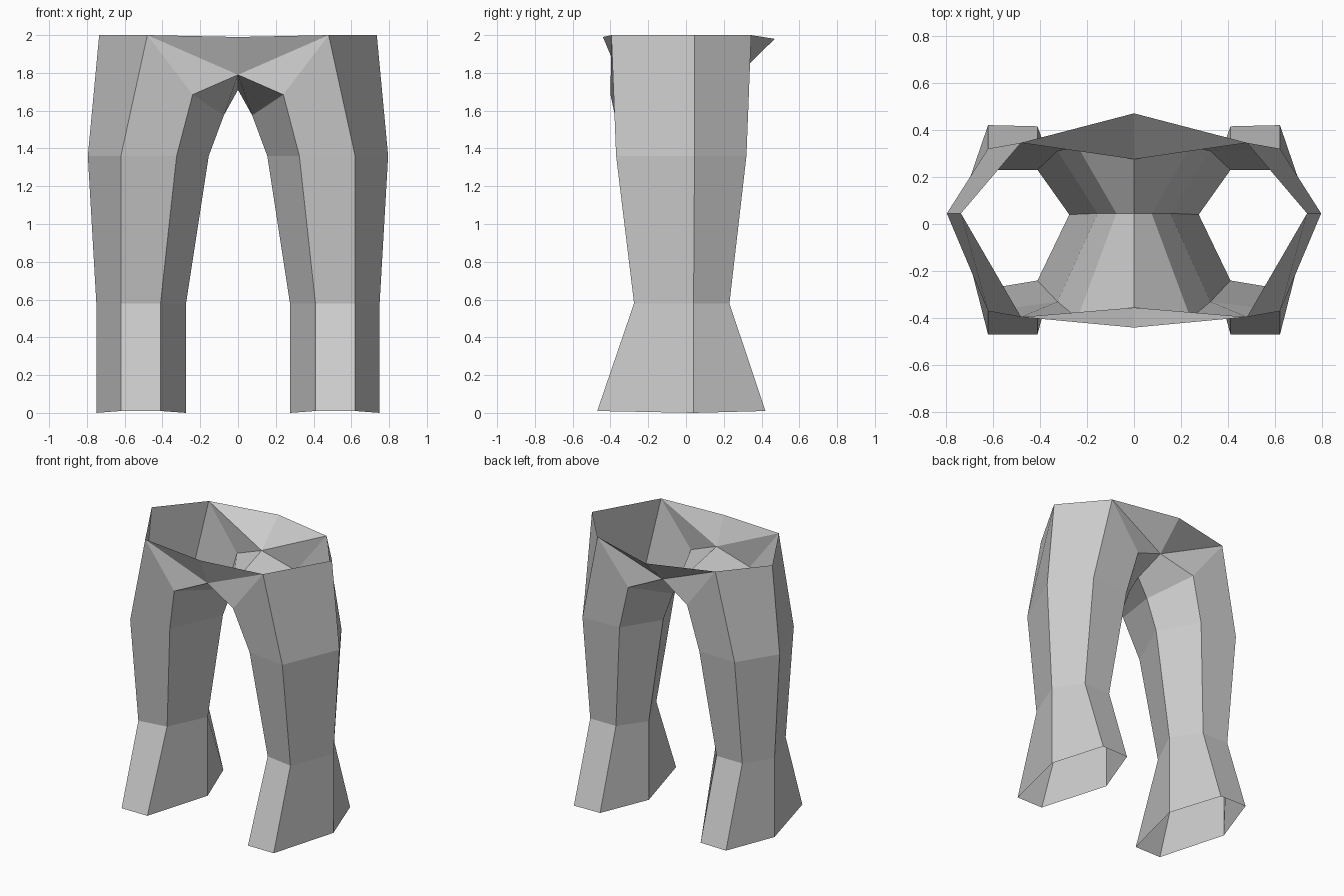
import bpy
import bmesh

if "Cube" in bpy.data.objects:
    bpy.data.objects.remove(bpy.data.objects["Cube"])

grey = bpy.data.materials.new("cloth grey")
grey.diffuse_color = (0.6, 0.6, 0.6, 1)
grey.use_nodes = True
grey.node_tree.nodes["Principled BSDF"].inputs["Base Color"].default_value = grey.diffuse_color

bm = bmesh.new()


def ring(*pts):
    return [bm.verts.new(p) for p in pts]


# Leg cross-sections: outer, back outer, back inner, inner, front inner, front outer
hem = ring((.75, .04, 0), (.62, .42, .01), (.41, .415, .01),
           (.275, .04, 0), (.41, -.47, .01), (.62, -.47, .01))
knee = ring((.75, .04, .58), (.62, .23, .58), (.41, .23, .58),
            (.275, .04, .58), (.41, -.24, .58), (.62, -.275, .58))
thigh = ring((.795, .045, 1.36), (.62, .32, 1.36), (.325, .31, 1.36),
             (.155, .045, 1.36), (.325, -.33, 1.36), (.62, -.37, 1.36))
hip = ring((.735, .045, 2), (.48, .345, 2), (.24, .33, 1.685),
           (.075, .045, 1.575), (.24, -.40, 1.685), (.48, -.395, 2))

# Leg walls, open at hem and waist
for low, high in ((hem, knee), (knee, thigh), (thigh, hip)):
    for i in range(6):
        j = (i + 1) % 6
        bm.faces.new((low[i], low[j], high[j], high[i]))

# Centre line: waist front, crotch front, crotch middle, crotch back, waist back
wf, cf, cm, cb, wb = ring((0, -.44, 1.99), (0, -.355, 1.79), (0, .045, 1.71),
                          (0, .275, 1.79), (0, .47, 1.98))
outer, bo, bi, inner, fi, fo = hip
for face in ((wf, cf, fo), (cf, fi, fo),        # front panel
             (wb, bo, cb), (cb, bo, bi),        # back panel
             (cf, cm, inner, fi), (cm, cb, bi, inner)):  # crotch
    bm.faces.new(face)

mesh = bpy.data.meshes.new("trousers")
bm.to_mesh(mesh)
bm.free()
mesh.materials.append(grey)
trousers = bpy.data.objects.new("trousers", mesh)
bpy.context.collection.objects.link(trousers)

# Other leg
mirror = trousers.modifiers.new("mirror", 'MIRROR')
mirror.use_axis[0] = True
mirror.use_clip = True
